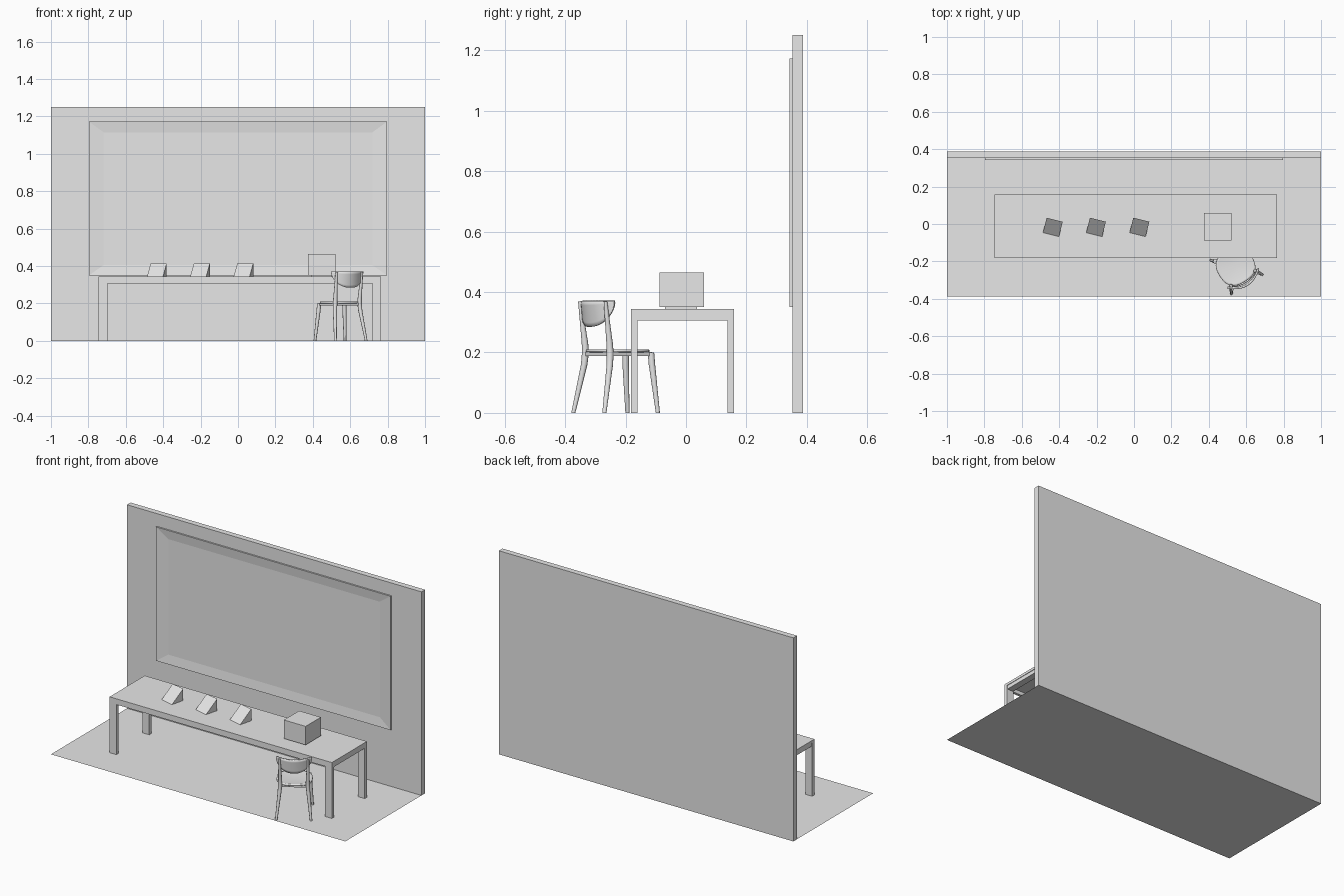
import bpy, bmesh, math
from mathutils import Matrix, Vector

cube = bpy.data.objects.get("Cube")
if cube:
    bpy.data.objects.remove(cube)

grey = bpy.data.materials.new("plain grey")
grey.use_nodes = True
grey.diffuse_color = (0.8, 0.8, 0.8, 1)
grey.node_tree.nodes["Principled BSDF"].inputs["Base Color"].default_value = (0.8, 0.8, 0.8, 1)


def finish(name, bm, matrix=None, smooth=None):
    bmesh.ops.recalc_face_normals(bm, faces=bm.faces)
    mesh = bpy.data.meshes.new(name)
    bm.to_mesh(mesh)
    bm.free()
    mesh.materials.append(grey)
    ob = bpy.data.objects.new(name, mesh)
    bpy.context.collection.objects.link(ob)
    if matrix:
        ob.matrix_world = matrix
    if smooth:
        bpy.ops.object.select_all(action='DESELECT')
        ob.select_set(True)
        bpy.context.view_layer.objects.active = ob
        bpy.ops.object.shade_smooth_by_angle(angle=math.radians(smooth))
    return ob


def box(name, x, y, z, matrix=None):
    bm = bmesh.new()
    bmesh.ops.create_cube(bm, size=1)
    for v in bm.verts:
        v.co = [r[0] + (c + 0.5) * (r[1] - r[0]) for c, r in zip(v.co, (x, y, z))]
    return finish(name, bm, matrix)


def loft(bm, rings):
    """Join closed rings of points and cap both ends."""
    rows = [[bm.verts.new(p) for p in ring] for ring in rings]
    n = len(rows[0])
    for a, b in zip(rows, rows[1:]):
        for i in range(n):
            bm.faces.new((a[i], a[(i + 1) % n], b[(i + 1) % n], b[i]))
    bm.faces.new(rows[0])
    bm.faces.new(rows[-1])


def solidify(ob, thickness):
    mod = ob.modifiers.new("Thickness", 'SOLIDIFY')
    mod.thickness = thickness
    mod.offset = 0


# Floor sheet and wall
bm = bmesh.new()
bm.faces.new([bm.verts.new((x, y, 0)) for x, y in
              ((-1, -0.387), (1, -0.387), (1, 0.352), (-1, 0.352))])
finish("floor", bm)
box("wall", (-1, 1), (0.352, 0.387), (0, 1.25))

# Wall screen: a raised rim sloping inward to a flat panel
bm = bmesh.new()


def rectangle(x, low, high, y):
    return [(-x, y, low), (x, y, low), (x, y, high), (-x, y, high)]


loft(bm, [rectangle(0.797, 0.35, 1.172, 0.354),
          rectangle(0.797, 0.35, 1.172, 0.343),
          rectangle(0.718, 0.406, 1.115, 0.35)])
finish("wall_screen", bm)

# Table
left, right, front, back = -0.745, 0.765, -0.182, 0.159
top = 0.343
box("table_top", (left, right), (front, back), (0.328, top))
for side, x in (("right", (left, left + 0.046)), ("left", (right - 0.046, right))):
    for end, y in (("front", (front, front + 0.022)), ("back", (back - 0.022, back))):
        box(f"table_leg_{end}_{side}", x, y, (0, 0.328))
    mid = sum(x) / 2
    box(f"table_end_rail_{side}", (mid - 0.02, mid + 0.02), (front + 0.022, back - 0.022), (0.306, 0.328))
for end, y in (("front", front + 0.011), ("back", back - 0.011)):
    box(f"table_rail_{end}", (left + 0.046, right - 0.046), (y - 0.008, y + 0.008), (0.306, 0.328))

# Three wedge stands turned on the table
for i, x in enumerate((-0.434, -0.203, 0.029)):
    bm = bmesh.new()
    loft(bm, [[(s, -0.041, 0), (s, 0.041, 0), (s, 0.041, 0.072)] for s in (-0.044, 0.044)])
    finish(f"wedge_stand_{i + 1}", bm,
           Matrix.Translation((x, -0.017, top)) @ Matrix.Rotation(math.radians(-14), 4, 'Z'))

# Box on a small foot
box("display_box", (0.373, 0.521), (-0.088, 0.06), (0.35, 0.464))
box("display_box_foot", (0.393, 0.501), (-0.07, 0.036), (top, 0.35))

# Chair, built facing +y and then turned
chair = Matrix.Translation((0.5475, -0.2325, 0)) @ Matrix.Rotation(math.radians(32), 4, 'Z')


def leg(name, path):
    bm = bmesh.new()
    rings = []
    for x, y, z, r in path:
        rings.append([(x + r * math.cos(a), y + r * math.sin(a), z)
                      for a in (math.tau * k / 10 for k in range(10))])
    loft(bm, rings)
    finish(name, bm, chair, 40)


for side, s in (("right", -1), ("left", 1)):
    leg(f"chair_front_leg_{side}",
        [(s * 0.095, 0.105, 0, 0.007), (s * 0.082, 0.09, 0.16, 0.011), (s * 0.079, 0.088, 0.2, 0.011)])
    leg(f"chair_back_leg_{side}",
        [(s * 0.097, -0.105, 0, 0.007), (s * 0.08, -0.073, 0.16, 0.011), (s * 0.077, -0.07, 0.2, 0.012),
         (s * 0.077, -0.072, 0.23, 0.011), (s * 0.08, -0.09, 0.368, 0.006)])
    box(f"chair_side_rail_{side}", (s * 0.078 - 0.006, s * 0.078 + 0.006), (-0.07, 0.088), (0.188, 0.202), chair)
for end, y in (("front", 0.088), ("back", -0.07)):
    box(f"chair_rail_{end}", (-0.077, 0.077), (y - 0.006, y + 0.006), (0.188, 0.202), chair)

# Seat: rounded, slightly dished sheet
bm = bmesh.new()
centre = bm.verts.new((0, 0.008, 0.2))
previous = None
steps = 40
for t in (0.35, 0.7, 0.9, 1):
    ring = []
    for k in range(steps):
        a = math.tau * k / steps
        c, s = math.cos(a), math.sin(a)
        r = t / (abs(c) ** 2.6 + abs(s) ** 2.6) ** (1 / 2.6)
        ring.append(bm.verts.new((0.1 * r * c, 0.008 + 0.096 * r * s, 0.2 + 0.006 * t * t)))
    for k in range(steps):
        n = (k + 1) % steps
        if previous:
            bm.faces.new((previous[k], previous[n], ring[n], ring[k]))
        else:
            bm.faces.new((centre, ring[k], ring[n]))
    previous = ring
solidify(finish("chair_seat", bm, chair, 40), 0.009)

# Backrest: curved sheet with a rounded lower edge
bm = bmesh.new()
columns, rows = 24, 6
grid = []
for i in range(columns + 1):
    u = -math.cos(math.pi * i / columns)
    drop = 0.008 + 0.078 * max(0, 1 - abs(u) ** 2.4) ** 0.6
    grid.append([bm.verts.new((0.098 * u, -0.11 + 0.045 * u * u + 0.012 * (j / rows) * (1 - u * u),
                               0.371 - drop * j / rows)) for j in range(rows + 1)])
for a, b in zip(grid, grid[1:]):
    for j in range(rows):
        bm.faces.new((a[j], b[j], b[j + 1], a[j + 1]))
solidify(finish("chair_backrest", bm, chair, 40), 0.01)
